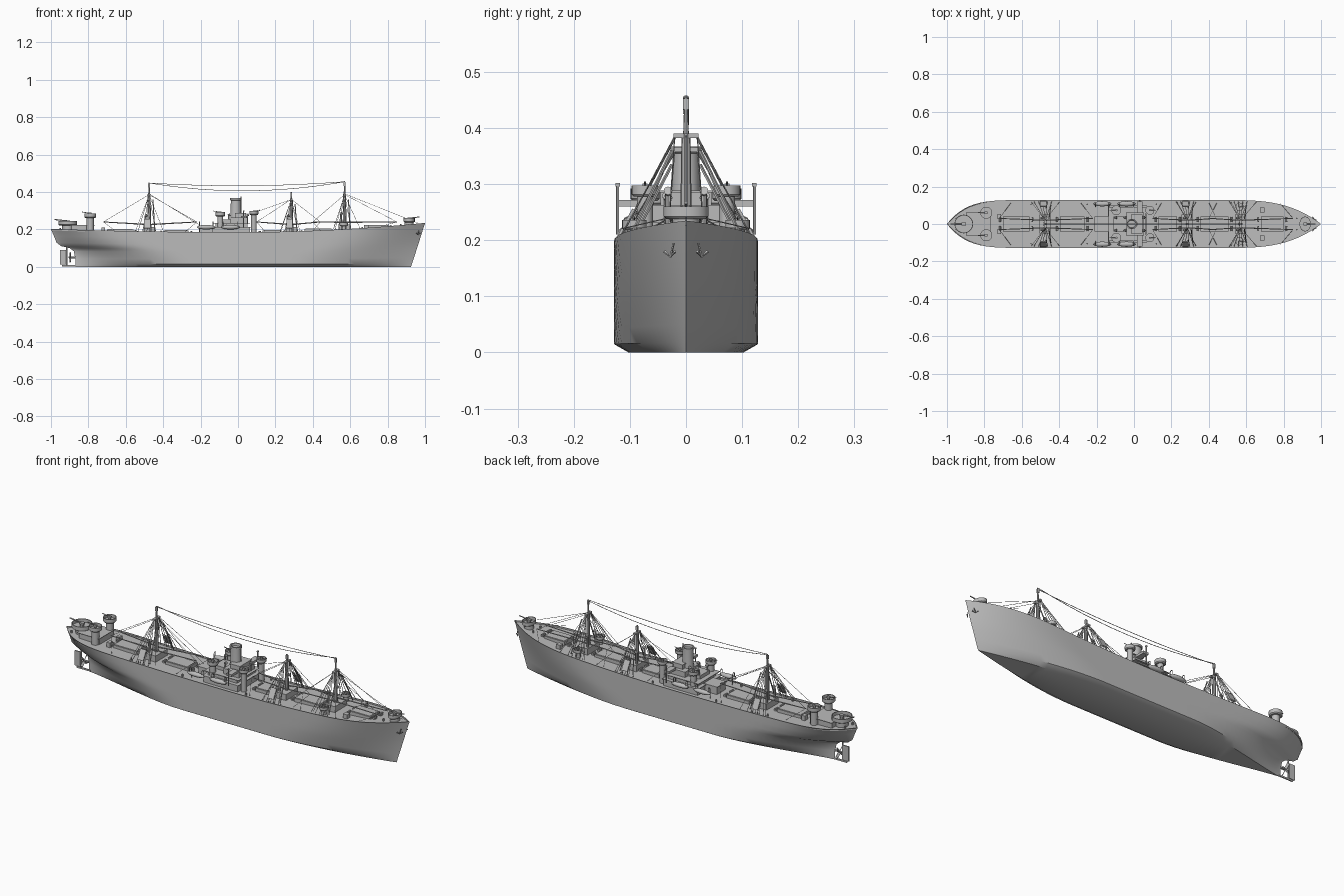
import bpy, bmesh, math
from collections import defaultdict
from mathutils import Matrix, Vector

cube = bpy.data.objects.get("Cube")
if cube:
    bpy.data.objects.remove(cube, do_unlink=True)

grey = bpy.data.materials.new("ship_grey")
grey.use_nodes = True
COLOUR = (0.5, 0.5, 0.5, 1)
grey.diffuse_color = COLOUR
grey.node_tree.nodes["Principled BSDF"].inputs["Base Color"].default_value = COLOUR

parts = defaultdict(bmesh.new)
SIDES = (-1, 1)
BEAM = 0.128


def lerp(a, b, t):
    return a + (b - a) * t


def sheer(x):
    return 0.185 + (0.05 if x > 0 else 0.018) * x * x


def deck(x):
    return sheer(x) - 0.008


def box(name, x, y, z, sx, sy, sz, tilt=0):
    """Box standing on z, tilted about the ship's length."""
    m = Matrix.Translation((x, y, z + sz / 2)) @ Matrix.Rotation(tilt, 4, 'X') @ Matrix.Diagonal((sx, sy, sz, 1))
    bmesh.ops.create_cube(parts[name], size=1, matrix=m)


def rod(name, a, b, r=0.001, r2=None, seg=5):
    a, b = Vector(a), Vector(b)
    d = b - a
    m = Matrix.Translation((a + b) / 2) @ d.to_track_quat('Z', 'Y').to_matrix().to_4x4()
    bmesh.ops.create_cone(parts[name], cap_ends=True, segments=seg, radius1=r,
                          radius2=r if r2 is None else r2, depth=d.length, matrix=m)


def path(name, pts, r=0.001):
    for a, b in zip(pts, pts[1:]):
        rod(name, a, b, r)


def lathe(name, x, y, z, profile, sx=1, seg=20):
    """Revolve (radius, height) points about a vertical axis."""
    bm = parts[name]
    rings = [[bm.verts.new((x + sx * r * math.cos(k * math.tau / seg), y + r * math.sin(k * math.tau / seg), z + h))
              for k in range(seg)] for r, h in profile]
    for p, q in zip(rings, rings[1:]):
        for k in range(seg):
            j = (k + 1) % seg
            bm.faces.new((p[k], p[j], q[j], q[k]))
    bm.faces.new(rings[0][::-1])
    bm.faces.new(rings[-1])


def gun_tub(name, x, y, z, r, h, aim, sx=1, foot=None):
    """Open round tub on a pedestal with a gun inside."""
    lathe(name, x, y, z, [(r * 0.85, 0), (r, h * 0.2), (r, h), (r * 0.92, h), (r * 0.92, h * 0.3)], sx)
    if foot is not None:
        rod(name, (x, y, foot), (x, y, z), r * 0.6, seg=12)
    rod(name + "_gun", (x, y, z), (x, y, z + h), r * 0.2, seg=8)
    box(name + "_gun", x, y, z + h * 0.8, r * 0.5, r * 0.35, h * 0.35)
    rod(name + "_gun", (x, y, z + h), (x + aim * r * 1.4, y, z + h * 1.3), r * 0.07)


# Hull: waterlines between the stern and stem profiles, closed by bottom and deck
STERN = [(0, -.87), (.08, -.87), (.22, -.87), (.42, -.878), (.5, -.9), (.55, -.945),
         (.64, -.97), (.82, -.985), (1, -1)]


def half_breadth(x, t, aft, fore):
    if x > 0:
        start, p, q, end = lerp(.25, .5, t), lerp(1.7, 3, t), 1, fore
    else:
        k = t ** 1.4
        start, p, q, end = lerp(-.25, -.5, k), lerp(1.6, 5, k), lerp(1.3, 1, k), aft
    u = min(1, max(0, (x - start) / (end - start)))
    return BEAM * (1 - u ** p) ** q * (1 if t > .05 else .8)


def section(v):
    pts = []
    for t, aft in STERN:
        fore = lerp(.925, 1, t)
        x = v * fore if v > 0 else -v * aft
        pts.append(Vector((x, half_breadth(x, t, aft, fore), t * sheer(x))))
    top = pts[-1]
    inner = max(0, top.y - 0.003)
    pts += [Vector((top.x, inner, top.z)), Vector((top.x, inner, deck(top.x)))]
    return [Vector((p.x, -p.y, p.z)) for p in reversed(pts)] + pts


hull = parts["hull"]
N = 26
rows = []
for i in range(-N, N + 1):
    a = abs(i) / N
    v = math.copysign(1 - (1 - a) ** 1.6, i)
    rows.append([hull.verts.new(p) for p in section(v)])
for p, q in zip(rows, rows[1:]):
    for k in range(len(p)):
        j = (k + 1) % len(p)
        hull.faces.new((p[k], q[k], q[j], p[j]))
bmesh.ops.remove_doubles(hull, verts=hull.verts, dist=1e-5)

# Rudder, shoe and propeller
box("rudder", -.935, 0, .012, .032, .006, .078)
rod("rudder", (-.915, 0, .005), (-.915, 0, .115), .004)
box("rudder", -.9, 0, .002, .08, .006, .008)
rod("propeller", (-.87, 0, .05), (-.905, 0, .05), .006, .004, 10)
for k in range(4):
    a = k * math.pi / 2 + math.pi / 4
    m = Matrix.Translation((-.897, 0, .05)) @ Matrix.Rotation(a, 4, 'X') @ Matrix.Translation((0, 0, .018)) \
        @ Matrix.Rotation(.6, 4, 'Z') @ Matrix.Diagonal((.003, .014, .03, 1))
    bmesh.ops.create_cube(parts["propeller"], size=1, matrix=m)

# Anchors on the bow
for s in SIDES:
    rod("anchor", (.967, s * .022, .195), (.962, s * .028, .17), .002)
    rod("anchor", (.955, s * .038, .18), (.962, s * .028, .17), .003, .001)
    rod("anchor", (.975, s * .02, .18), (.962, s * .028, .17), .003, .001)

# Cargo hatches and winches
for x, length in ((.74, .12), (.43, .15), (.18, .1), (-.33, .13), (-.63, .14)):
    box("hatch", x, 0, deck(x) - .004, length, .08, .02)
    box("hatch", x, 0, deck(x) + .015, length - .012, .072, .003)
    for e in SIDES:
        for s in SIDES:
            wx = x + e * (length / 2 + .016)
            box("winch", wx, s * .025, deck(wx) - .002, .014, .018, .01)
            rod("winch", (wx, s * .012, deck(wx) + .009), (wx, s * .038, deck(wx) + .009), .005, seg=8)

# Midship house, bridge, aft deckhouse
box("house", -.035, 0, .172, .2, .19, .038)
box("house", -.035, 0, .21, .17, .16, .022)
box("deck_edge", -.035, 0, .21, .21, .2, .003)
box("deck_edge", -.035, 0, .232, .2, .18, .003)
box("bridge", .005, 0, .235, .09, .13, .028)
box("bridge", .015, 0, .263, .055, .09, .022)
box("bridge", .015, 0, .285, .062, .1, .004)
box("bridge", -.075, 0, .235, .07, .08, .018)
box("aft_house", -.17, 0, .172, .07, .07, .045)
box("aft_house", -.17, 0, .217, .08, .08, .003)
for s in SIDES:
    box("bridge", .03, s * .09, .26, .03, .06, .012)
    rod("davit", (.03, s * .122, .21), (.03, s * .122, .302), .003)
    box("davit", .03, s * .122, .296, .008, .008, .006)
    gun_tub("aft_bridge_tub", -.095, s * .073, .27, .026, .022, -1, 1, .2)
    gun_tub("fore_bridge_tub", .085, s * .073, .278, .024, .02, 1, 1, .18)

# Funnel with cap, pipe and ventilators
lathe("funnel", -.012, 0, .235, [(.028, 0), (.026, .02), (.024, .12), (.028, .122), (.028, .132),
                                 (.022, .132), (.02, .12)], 1.1)
rod("funnel_pipe", (.017, 0, .25), (.017, 0, .375), .003)
for x, s in [(x, s) for x in (-.1, -.05, .05) for s in SIDES]:
    rod("ventilator", (x, s * .035, .23), (x, s * .035, .275), .004, seg=8)
    rod("ventilator", (x - .004, s * .035, .275), (x + .008, s * .035, .279), .005, .008, 8)

# Lifeboats under curved davits
for x in (-.17, -.04):
    for s in SIDES:
        bmesh.ops.create_uvsphere(parts["lifeboat"], u_segments=12, v_segments=8, radius=1,
                                  matrix=Matrix.Translation((x, s * .108, .212)) @ Matrix.Diagonal((.05, .014, .012, 1)))
        for e in SIDES:
            dx = x + e * .036
            path("davit", [(dx, s * .092, .18), (dx, s * .094, .232), (dx, s * .102, .242), (dx, s * .11, .238),
                           (dx, s * .11, .215)], .0018)

# Masts, crosstrees, booms, rigging and sloping life rafts
# x, post top, topmast top, reach of booms aft and forward
for x, top, peak, aft, fore in ((-.475, .39, .45, -.72, -.22), (.285, .365, .4, .1, .44), (.57, .39, .458, .4, .85)):
    z = deck(x)
    box("mast_house", x, 0, z - .003, .06, .1, .035)
    rod("mast", (x, 0, z), (x, 0, top), .011, .008, 10)
    rod("mast", (x, 0, top), (x, 0, peak), .005, .003, 8)
    box("crosstree", x, 0, top - .008, .014, .045, .008)
    box("crosstree", x, 0, peak - .025, .01, .01, .02)
    for s in SIDES:
        rod("kingpost", (x - .02, s * .032, z), (x - .02, s * .032, z + .09), .006, .005, 8)
        rod("kingpost", (x - .022, s * .032, z + .09), (x - .01, s * .032, z + .095), .006, .008, 8)
        for tip in (aft, fore):
            end = (tip, s * .03, .24)
            rod("boom", (x, s * .02, z + .045), end, .0035, .0025, 6)
            rod("rigging", end, (x, s * .02, top - .004))
            rod("rigging", end, (lerp(x, tip, .75), s * .112, sheer(tip)))
            rod("rigging", (x, s * .02, top - .004), (lerp(x, tip, .3), s * .118, sheer(x)))
        for dx in (-.06, -.035, -.012, .012, .035):
            rod("shroud", (x, s * .018, top - .005), (x + dx, s * .12, sheer(x)), .0014)
        # steep heavy booms swung out to the side
        rod("boom", (x + .02, s * .025, top - .03), (x + .03, s * .1, z + .01), .003)
    if x < .5:
        for s in SIDES:
            box("life_raft", x - .01, s * .106, z + .022, .034, .007, .055, s * .5)
            for e in SIDES:
                rod("raft_slide", (x - .01 + e * .014, s * .085, z + .085), (x - .01 + e * .014, s * .122, z), .002)
rod("rigging", (.57, 0, .39), (.96, 0, .235))
rod("rigging", (-.475, 0, .39), (-.2, 0, .22))
rod("rigging", (.285, 0, .36), (.06, 0, .28))

# Sagging aerials between the topmasts
for y, sag in ((-.004, .018), (.004, .045)):
    ends = (-.475, .448), (.57, .455)
    path("aerial", [(lerp(ends[0][0], ends[1][0], k / 12), y,
                     lerp(ends[0][1], ends[1][1], k / 12) - sag * 4 * (k / 12) * (1 - k / 12)) for k in range(13)], .0015)

# Stern deckhouse and gun platforms, bow platform, side tubs
box("stern_house", -.83, 0, .185, .12, .11, .035)
box("stern_house", -.83, 0, .22, .13, .13, .003)
gun_tub("stern_tub", -.91, 0, .22, .05, .025, -1, 1, .19)
gun_tub("bow_tub", .915, 0, .238, .04, .022, 1, .75, .2)
for s in SIDES:
    gun_tub("aft_side_tub", -.79, s * .06, .262, .032, .024, -1, 1, .19)
    gun_tub("fore_side_tub", .565, s * .092, .218, .022, .018, 1, 1, .19)
    box("deck_locker", .685, s * .075, deck(.685), .025, .025, .022)
    box("deck_locker", -.72, s * .04, deck(-.72), .02, .025, .025)
    for x in (.87, .8, -.55, -.95, .12, -.25):
        y = s * (BEAM * .82 if abs(x) < .7 else .03)
        rod("bollard", (x, y, deck(x)), (x, y, deck(x) + .014), .004, seg=8)

# Turn every collected part into an object
for name, bm in parts.items():
    bmesh.ops.recalc_face_normals(bm, faces=bm.faces)
    mesh = bpy.data.meshes.new(name)
    bm.to_mesh(mesh)
    bm.free()
    mesh.materials.append(grey)
    ob = bpy.data.objects.new(name, mesh)
    bpy.context.collection.objects.link(ob)
    ob.select_set(True)
    bpy.context.view_layer.objects.active = ob
bpy.ops.object.shade_smooth_by_angle(angle=math.radians(35))
